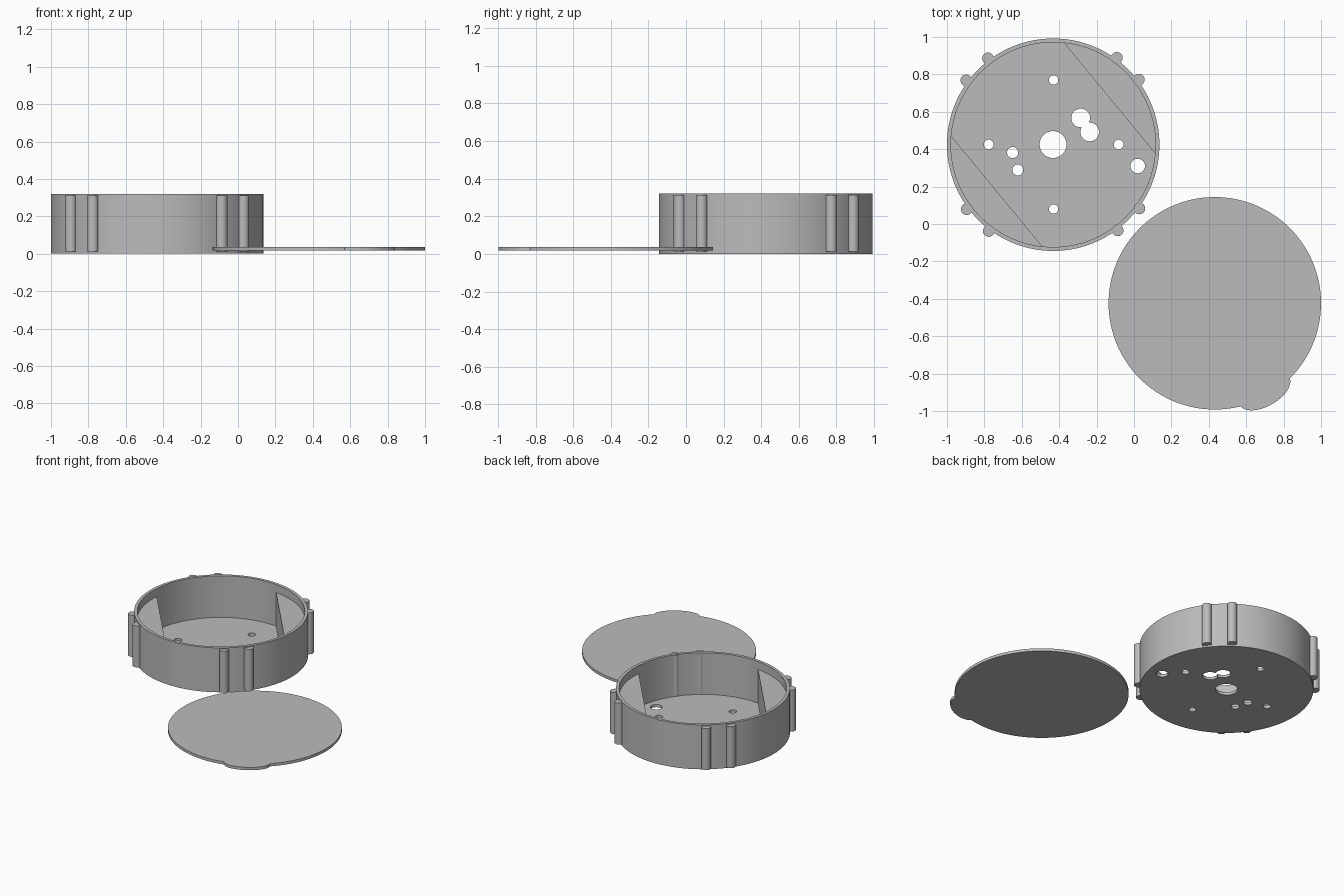
import bpy, bmesh, math
from mathutils import Matrix

if "Cube" in bpy.data.objects:
    bpy.data.objects.remove(bpy.data.objects["Cube"])

CASE = (-0.432, 0.424)
LID = (0.432, -0.424)
R, R_IN = 0.568, 0.547

grey = bpy.data.materials.new("plain grey")
grey.diffuse_color = (0.5, 0.5, 0.5, 1)
grey.use_nodes = True
grey.node_tree.nodes["Principled BSDF"].inputs["Base Color"].default_value = grey.diffuse_color


def prism(name, pts, z0, z1):
    """Extrude a closed counter-clockwise outline from z0 to z1."""
    bm = bmesh.new()
    base = bm.faces.new([bm.verts.new((x, y, z0)) for x, y in pts])
    ext = bmesh.ops.extrude_face_region(bm, geom=[base])
    top = [v for v in ext["geom"] if isinstance(v, bmesh.types.BMVert)]
    bmesh.ops.translate(bm, verts=top, vec=(0, 0, z1 - z0))
    bmesh.ops.recalc_face_normals(bm, faces=bm.faces)
    me = bpy.data.meshes.new(name)
    bm.to_mesh(me)
    bm.free()
    ob = bpy.data.objects.new(name, me)
    bpy.context.collection.objects.link(ob)
    me.materials.append(grey)
    return ob


def arc(c, r, a0, a1, n):
    return [(c[0] + r * math.cos(math.radians(a0 + (a1 - a0) * i / n)),
             c[1] + r * math.sin(math.radians(a0 + (a1 - a0) * i / n)))
            for i in range(n + 1)]


def disc(name, c, r, z0, z1, n=96):
    return prism(name, arc(c, r, 0, 360, n)[:-1], z0, z1)


def combine(ob, other, op):
    """Apply a boolean and remove the helper object."""
    m = ob.modifiers.new(op, 'BOOLEAN')
    m.operation, m.solver, m.object = op, 'EXACT', other
    bpy.context.view_layer.objects.active = ob
    bpy.ops.object.modifier_apply(modifier=m.name)
    bpy.data.objects.remove(other)


# Round open case with a thin floor
case = disc("case", CASE, R, 0, 0.32, 128)
combine(case, disc("cavity", CASE, R_IN, 0.02, 0.5, 128), 'DIFFERENCE')

# Floor holes: x, y, radius
holes = [(-0.433, 0.425, 0.072), (-0.43, 0.77, 0.025), (-0.43, 0.08, 0.025),
         (-0.777, 0.425, 0.026), (-0.082, 0.425, 0.026), (-0.649, 0.382, 0.03),
         (-0.621, 0.289, 0.029), (-0.285, 0.567, 0.05), (-0.237, 0.492, 0.05),
         (0.02, 0.31, 0.039)]
for x, y, r in holes:
    combine(case, disc("hole", (x, y), r, -0.1, 0.1, 32), 'DIFFERENCE')

# Two solid segments inside the case wall
blocks = [prism("segment_block", arc(CASE, R_IN + 0.004, a - 44.8, a + 44.8, 36),
                0.01, 0.262) for a in (39.5, 219.5)]

# Paired round ribs on the outside
ribs = []
for q in range(4):
    for a in (37, 53.5):
        p = arc((-0.434, 0.4255), 0.576, a + 90 * q, 0, 1)[0]
        ribs.append(disc("grip_rib", p, 0.031, 0.013, 0.312, 32))

# Flat lid with an elliptical thumb tab
lid = disc("lid", LID, R, 0.017, 0.037, 128)
tab = disc("tab", (0, 0), 1, 0.017, 0.037, 64)
tab.data.transform(Matrix.Translation((LID[0], LID[1], 0))
                   @ Matrix.Rotation(math.radians(-60.5), 4, 'Z')
                   @ Matrix.Translation((0.54, 0, 0))
                   @ Matrix.Diagonal((0.08, 0.152, 1, 1)))
combine(lid, tab, 'UNION')

bpy.ops.object.select_all(action='DESELECT')
for ob in [case, lid] + blocks + ribs:
    ob.select_set(True)
bpy.context.view_layer.objects.active = case
bpy.ops.object.shade_smooth_by_angle(angle=math.radians(30))
